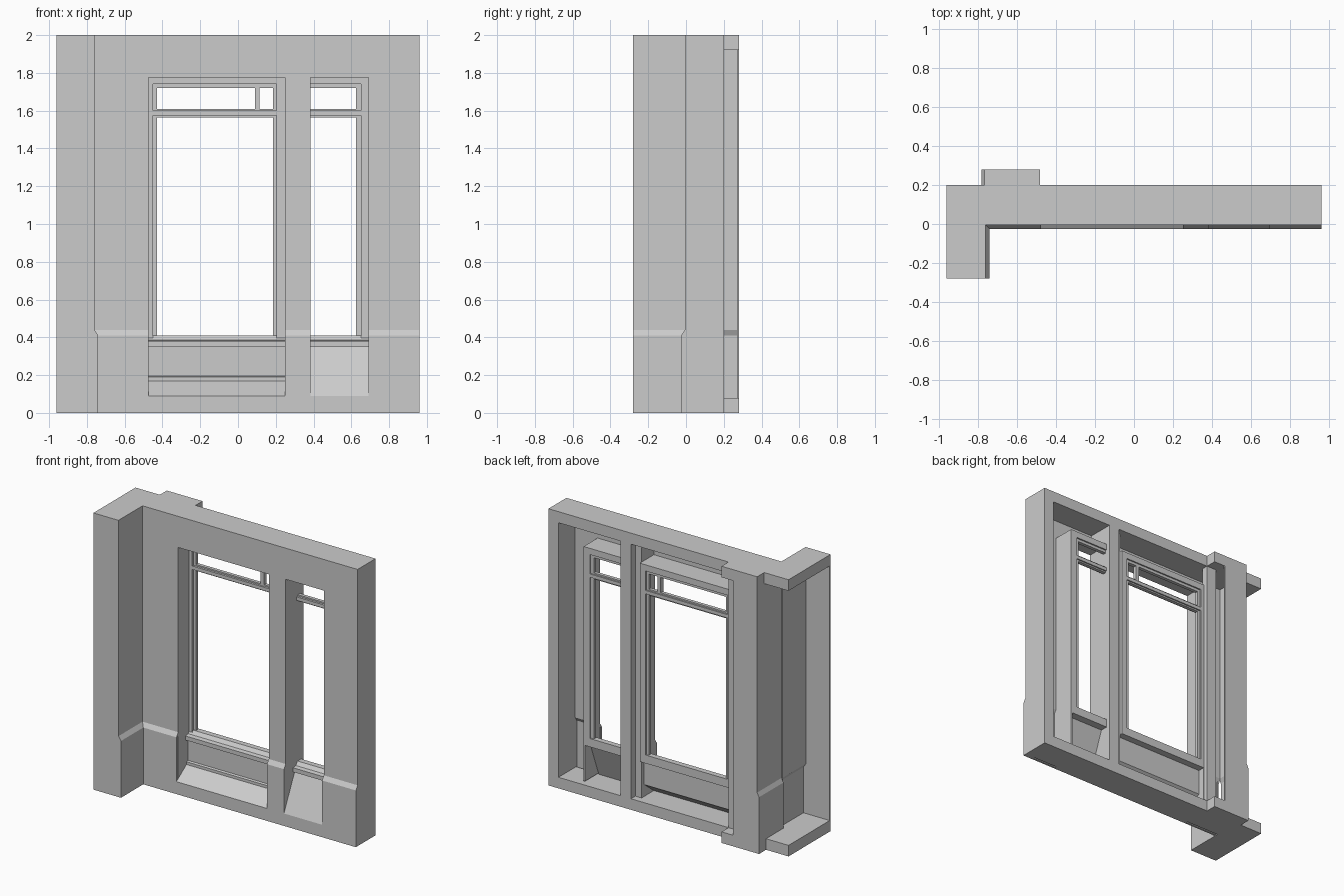
import bpy, bmesh

cube = bpy.data.objects.get("Cube")
if cube:
    bpy.data.objects.remove(cube, do_unlink=True)

stone = bpy.data.materials.new("grey_stone")
stone.use_nodes = True
stone.diffuse_color = (0.6, 0.6, 0.6, 1)
stone.node_tree.nodes["Principled BSDF"].inputs["Base Color"].default_value = (0.6, 0.6, 0.6, 1)


def prism(name, axis, lo, hi, points):
    """Extrude a closed profile; points are (y, z) for axis x and (x, z) for axis y."""
    bm = bmesh.new()
    rings = []
    for t in (lo, hi):
        rings.append([bm.verts.new((t, a, b) if axis == "x" else (a, t, b)) for a, b in points])
    bm.faces.new(rings[0])
    bm.faces.new(rings[1][::-1])
    n = len(points)
    for i in range(n):
        j = (i + 1) % n
        bm.faces.new((rings[0][i], rings[1][i], rings[1][j], rings[0][j]))
    bmesh.ops.recalc_face_normals(bm, faces=bm.faces)
    mesh = bpy.data.meshes.new(name)
    bm.to_mesh(mesh)
    bm.free()
    mesh.materials.append(stone)
    obj = bpy.data.objects.new(name, mesh)
    bpy.context.collection.objects.link(obj)
    return obj


def box(name, x0, x1, y0, y1, z0, z1):
    return prism(name, "x", x0, x1, [(y0, z0), (y1, z0), (y1, z1), (y0, z1)])


FACE, PLINTH = -0.005, -0.025      # wall front above and below the plinth
JOG_LO, JOG_HI = 0.41, 0.44        # plinth chamfer heights
RIM = 0.08                         # thickness of the rear rim
HEAD, BASE = 1.775, 0.09           # window recess height range
LEFT, MID_A, MID_B, RIGHT = -0.475, 0.25, 0.385, 0.69
PANE = 0.12                        # front of the window joinery


def plinth_profile(upper, lower, back, back_lower=None):
    if back_lower is None:
        back_lower = back
    return [(lower, 0), (lower, JOG_LO), (upper, JOG_HI), (upper, 2),
            (back, 2), (back, JOG_HI), (back_lower, JOG_LO), (back_lower, 0)]


# Front wall: thin skins either side of the windows, full piers where solid
prism("wall_skin_right", "x", -0.76, LEFT, plinth_profile(FACE, PLINTH, 0.01, -0.01))
prism("wall_skin_left", "x", RIGHT, 0.96 - RIM, plinth_profile(FACE, PLINTH, 0.01, -0.01))
prism("end_wall", "x", 0.96 - RIM, 0.96, plinth_profile(FACE, PLINTH, 0.2))
prism("centre_pier", "x", MID_A, MID_B, plinth_profile(FACE, PLINTH, 0.15))
for name, a, b in (("wide", LEFT, MID_A), ("narrow", MID_B, RIGHT)):
    box(name + "_wall_above", a, b, FACE, 0.01, HEAD, 2)
    box(name + "_wall_below", a, b, PLINTH, 0.01, 0, BASE)
    box(name + "_reveal_top", a, b, FACE, 0.17, HEAD, HEAD + 0.01)
box("reveal_side_right", LEFT - 0.01, LEFT, FACE, 0.17, BASE, HEAD + 0.01)
box("reveal_side_left", RIGHT, RIGHT + 0.01, FACE, 0.17, BASE, HEAD + 0.01)

# Rear rim and posts
for name, z0, z1 in (("bottom", 0, RIM), ("top", 2 - RIM, 2)):
    low = name == "bottom"
    box(name + "_rim", -0.96, 0.96 - RIM, 0, 0.2, z0, z1)
    box(name + "_pier_slab", -0.96, -0.74 if low else -0.76, -0.28, 0, z0, z1)
    box(name + "_return_slab", -0.78 if low else -0.76, -0.48, 0.2, 0.28, z0, z1)
box("centre_post", 0.3, MID_B, 0.15, 0.2, RIM, 2 - RIM)
box("corner_post", -0.56, -0.48, 0.15, 0.2, RIM, 2 - RIM)

# Projecting pier, open at its side and rear
prism("pier_front", "y", -0.28, -0.27, plinth_profile(-0.76, -0.74, -0.96))
prism("pier_inner_skin", "y", -0.27, 0, plinth_profile(-0.76, -0.74, -0.77, -0.75))
# Rear return, open towards the wall
prism("return_side_skin", "y", 0, 0.27, plinth_profile(-0.765, -0.78, -0.755, -0.77))
prism("return_back_skin", "y", 0.27, 0.28, plinth_profile(-0.765, -0.78, -0.57))

# Window joinery
for name, a, b in (("wide", LEFT, MID_A), ("narrow", MID_B, RIGHT)):
    box(name + "_head", a, b, PANE, 0.17, 1.74, HEAD)
    box(name + "_head_bead", a, b, PANE + 0.015, 0.16, 1.72, 1.74)
    box(name + "_transom", a, b, PANE, 0.17, 1.575, 1.6)
    box(name + "_transom_bead", a, b, PANE + 0.015, 0.16, 1.565, 1.61)
    prism(name + "_sill", "x", a, b,
          [(0.08, 0.35), (0.17, 0.35), (0.17, 0.41), (0.13, 0.41), (0.11, 0.385), (0.08, 0.38)])
for name, x0, x1, bead0, bead1 in (
        ("right_jamb", LEFT, -0.45, -0.45, -0.43),
        ("mullion", 0.205, MID_A, 0.185, 0.205),
        ("left_jamb", 0.65, RIGHT, 0.625, 0.65)):
    box(name, x0, x1, PANE, 0.17, 0.38, HEAD)
    box(name + "_bead", bead0, bead1, PANE + 0.015, 0.16, 0.4, HEAD)
box("transom_light_bar", 0.09, 0.115, PANE + 0.01, 0.16, 1.6, 1.73)

# Panels under the windows
prism("wide_apron", "x", LEFT, MID_A,
      [(PLINTH, BASE), (0.09, 0.17), (0.09, 0.19), (0.105, 0.195), (0.105, 0.35),
       (0.12, 0.35), (0.12, 0.165), (0.01, 0.08)])
prism("narrow_apron", "x", MID_B, RIGHT,
      [(PLINTH, BASE), (0.1, 0.35), (0.115, 0.35), (0.01, 0.08)])
